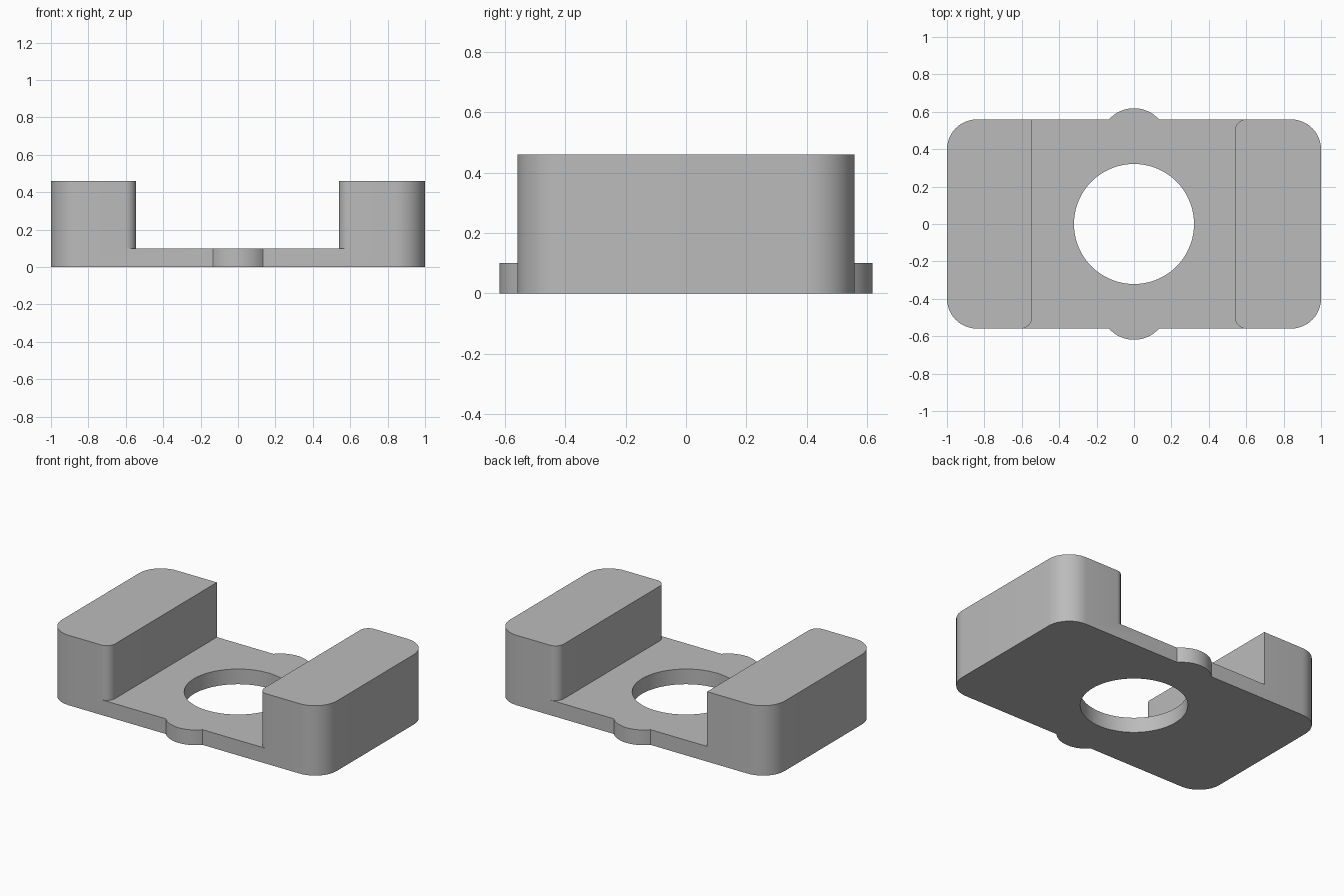
import bpy, bmesh
from math import sin, cos, pi, radians, asin

cube = bpy.data.objects.get("Cube")
if cube:
    bpy.data.objects.remove(cube, do_unlink=True)

HALF_X, HALF_Y, HEIGHT, PLATE = 1.0, 0.559, 0.46, 0.1
CORNER, FILLET = 0.16, 0.06
HOLE = 0.321
EAR_R, EAR_HALF = 0.18, 0.134
LEFT_WALL, RIGHT_WALL = 0.54, -0.545

grey = bpy.data.materials.new("plain grey")
grey.use_nodes = True
grey.diffuse_color = (0.5, 0.5, 0.5, 1)
grey.node_tree.nodes["Principled BSDF"].inputs["Base Color"].default_value = (0.5, 0.5, 0.5, 1)


def arc(cx, cy, r, start, end, steps=12):
    angles = [radians(start + (end - start) * i / steps) for i in range(steps + 1)]
    return [(cx + r * cos(a), cy + r * sin(a)) for a in angles]


def prism(name, outline, z0, z1):
    bm = bmesh.new()
    face = bm.faces.new([bm.verts.new((x, y, z0)) for x, y in outline])
    top = bmesh.ops.extrude_face_region(bm, geom=[face])["geom"]
    bmesh.ops.translate(bm, vec=(0, 0, z1 - z0),
                        verts=[v for v in top if isinstance(v, bmesh.types.BMVert)])
    bmesh.ops.recalc_face_normals(bm, faces=bm.faces)
    mesh = bpy.data.meshes.new(name)
    bm.to_mesh(mesh)
    bm.free()
    mesh.materials.append(grey)
    obj = bpy.data.objects.new(name, mesh)
    bpy.context.collection.objects.link(obj)
    return obj


# Body outline: rounded rectangle with a shallow ear on the front and back
spread = 180 / pi * asin(EAR_HALF / EAR_R)
ear_y = HALF_Y - EAR_R * cos(radians(spread))
cx, cy = HALF_X - CORNER, HALF_Y - CORNER
half = (arc(cx, cy, CORNER, 0, 90)
        + arc(0, ear_y, EAR_R, 90 - spread, 90 + spread, 16)
        + arc(-cx, cy, CORNER, 90, 180))
body = prism("clamp_body", half + [(-x, -y) for x, y in half], 0, HEIGHT)

# Channel between the blocks, flared where the inner block corners are rounded
inner = HALF_Y - FILLET
channel = ([(RIGHT_WALL, 1)]
           + arc(RIGHT_WALL - FILLET, -inner, FILLET, 0, -90)
           + [(RIGHT_WALL - FILLET, -1), (LEFT_WALL + FILLET, -1)]
           + arc(LEFT_WALL + FILLET, -inner, FILLET, 270, 180)
           + arc(LEFT_WALL + FILLET, inner, FILLET, 180, 90)
           + [(LEFT_WALL + FILLET, 1)])
cutters = [prism("channel_cutter", channel, PLATE, 1),
           prism("hole_cutter", arc(0, 0, HOLE, 0, 360, 72)[:-1], -1, 1)]

for cutter in cutters:
    cutter.hide_render = True
    cutter.hide_set(True)
    mod = body.modifiers.new(cutter.name, "BOOLEAN")
    mod.operation = "DIFFERENCE"
    mod.solver = "EXACT"
    mod.object = cutter

# Apply the cuts, remove the cutters and smooth the rounded walls
bpy.ops.object.select_all(action="DESELECT")
body.select_set(True)
bpy.context.view_layer.objects.active = body
for mod in list(body.modifiers):
    bpy.ops.object.modifier_apply(modifier=mod.name)
for cutter in cutters:
    bpy.data.objects.remove(cutter, do_unlink=True)
bpy.ops.object.shade_smooth_by_angle(angle=radians(30))
